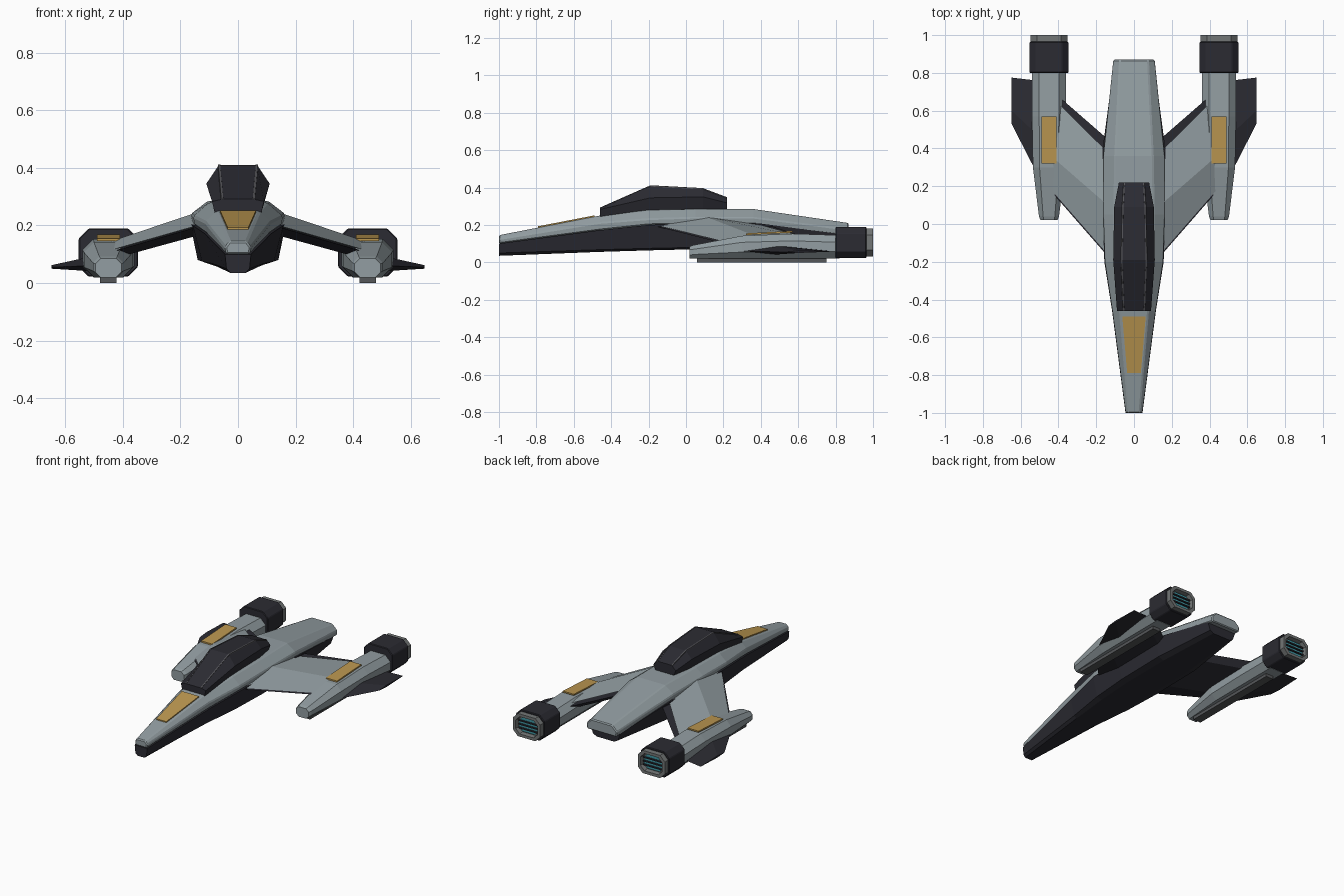
import bpy, bmesh

if "Cube" in bpy.data.objects:
    bpy.data.objects.remove(bpy.data.objects["Cube"])


def material(name, rgb):
    m = bpy.data.materials.new(name)
    m.diffuse_color = (*rgb, 1)
    m.use_nodes = True
    m.node_tree.nodes["Principled BSDF"].inputs["Base Color"].default_value = m.diffuse_color
    return m


GREY = material("hull grey", (.29, .34, .36))
DARK = material("dark panel", (.024, .024, .032))
GOLD = material("gold marking", (.50, .31, .08))
TEAL = material("engine teal", (.05, .30, .36))
METAL = material("nozzle metal", (.17, .18, .18))
KEEL = material("keel grey", (.09, .095, .10))
FRAME = material("canopy frame", (.09, .09, .10))


def loft(name, rings, mat, bevel=0):
    """Closed skin through rings of equal point count."""
    bm = bmesh.new()
    vs = [[bm.verts.new(p) for p in r] for r in rings]
    n = len(vs[0])
    for a, b in zip(vs, vs[1:]):
        for i in range(n):
            j = (i + 1) % n
            bm.faces.new((a[i], a[j], b[j], b[i]))
    bm.faces.new(vs[0])
    bm.faces.new(vs[-1])
    bmesh.ops.recalc_face_normals(bm, faces=bm.faces)
    me = bpy.data.meshes.new(name)
    bm.to_mesh(me)
    bm.free()
    me.materials.append(mat)
    ob = bpy.data.objects.new(name, me)
    bpy.context.collection.objects.link(ob)
    if bevel:
        mod = ob.modifiers.new("edge", "BEVEL")
        mod.width, mod.segments, mod.angle_limit = bevel, 1, .5
    return ob


def sym(y, half):
    """Ring at y from (x, z) points of one side, mirrored across x = 0."""
    return [(x, y, z) for x, z in half] + [(-x, y, z) for x, z in reversed(half)]


def octagon(cx, y, w, z0, z1, c):
    pts = [(w - c, z0), (w, z0 + c), (w, z1 - c), (w - c, z1)]
    return [(cx + x, yy, z) for x, yy, z in sym(y, pts)]


def box(name, x, y, z, mat):
    return loft(name, [[(x[0], v, z[0]), (x[1], v, z[0]), (x[1], v, z[1]), (x[0], v, z[1])]
                       for v in y], mat)


# Fuselage: grey upper shell, (y, width, split z, shoulder z, top width, top z)
upper = [(-1, .045, .10, .125, .03, .145), (-.46, .115, .172, .212, .075, .25),
         (-.2, .155, .20, .232, .10, .28), (.05, .163, .205, .24, .105, .285),
         (.36, .163, .205, .24, .10, .285), (.87, .11, .14, .175, .075, .21)]
loft("upper_hull", [sym(y, [(w - .004, zs), (w, zh), (wt, zt)])
                    for y, w, zs, zh, wt, zt in upper], GREY, .006)

# Fuselage: dark lower shell, (y, width, split z, chine width, chine z, bottom width, bottom z)
lower = [(-1, .045, .10, .04, .05, .026, .035), (-.46, .116, .172, .09, .068, .07, .056),
         (-.2, .157, .20, .125, .075, .09, .064), (.05, .166, .207, .14, .08, .10, .07),
         (.40, .166, .207, .14, .085, .10, .072), (.83, .108, .15, .09, .10, .065, .085)]
loft("lower_hull", [sym(y, [(w, zs), (wc, zc), (wb, zb)])
                    for y, w, zs, wc, zc, wb, zb in lower], DARK)

# Nose marking plate
loft("nose_marking", [sym(y, [(w, z - .009), (w, z)])
                      for y, w, z in ((-.79, .036, .193), (-.49, .062, .251))], GOLD)

# Canopy, (y, bottom width, bottom z, waist width, waist z, top width, top z)
canopy = [(-.46, .08, .24, .09, .283, .055, .291), (-.19, .085, .27, .11, .345, .066, .41),
          (.09, .085, .275, .105, .35, .06, .395), (.22, .065, .28, .08, .318, .052, .346)]
loft("canopy", [sym(y, [(wb, zb), (ww, zw), (wt, zt)])
                for y, wb, zb, ww, zw, wt, zt in canopy], DARK)

# Canopy frame strips along the upper ridges
for s in (1, -1):
    loft("canopy_frame", [[(s * (c[5] + dx), c[0], c[6] + dz)
                           for dx, dz in ((-.005, -.003), (-.004, .002), (.003, .001), (.004, -.005))]
                          for c in canopy], FRAME)

for s in (1, -1):
    cx = .45 * s

    # Wing: grey upper skin and dark lower skin, (x, ring of y, z)
    skin = [(.14, [(-.16, .20), (.10, .246), (.38, .205), (.10, .19)]),
            (.45, [(.195, .112), (.37, .142), (.69, .122), (.37, .105)])]
    loft("wing_upper", [[(x * s, y, z) for y, z in r] for x, r in skin], GREY)
    under = [(.14, [(-.17, .195), (.10, .208), (.45, .195), (.40, .17), (.02, .165)]),
             (.45, [(.185, .105), (.37, .115), (.72, .11), (.66, .08), (.30, .08)])]
    loft("wing_lower", [[(x * s, y, z) for y, z in r] for x, r in under], DARK)

    # Engine nacelle
    loft("nacelle", [octagon(cx, y, w, .02, z, c) for y, w, z, c in
                     ((.02, .045, .085, .018), (.04, .053, .092, .022), (.30, .085, .142, .035),
                      (.57, .09, .153, .038), (.82, .09, .145, .038))], GREY)
    box("nacelle_keel", (cx - .028, cx + .028), (.06, .75), (0, .03), KEEL)

    # Gold plate on the nacelle
    loft("nacelle_marking", [[(cx - .04, y, z - .009), (cx + .04, y, z - .009),
                              (cx + .04, y, z), (cx - .04, y, z)]
                             for y, z in ((.32, .155), (.57, .168))], GOLD)

    # Dark engine collar
    loft("engine_collar", [octagon(cx, y, .103, .022, .19, .035) for y in (.80, .965)], DARK, .004)

    # Nozzle ring: outer wall, rim, inner wall, floor
    loft("nozzle", [octagon(cx, .96, .097, .032, .18, .034), octagon(cx, 1, .097, .032, .18, .034),
                    octagon(cx, 1, .078, .050, .162, .028), octagon(cx, .972, .074, .054, .158, .026)],
         METAL)
    loft("engine_glow", [octagon(cx, y, .068, .060, .152, .024) for y in (.970, .979)], TEAL)
    for k in range(3):
        z = .082 + .024 * k
        box("nozzle_slat", (cx - .068, cx + .068), (.975, .988), (z - .004, z + .004), DARK)

    # Outer fin: tapered blade
    loft("outer_fin", [[(s * .52, .28, .06), (s * .52, .48, .09), (s * .52, .76, .062), (s * .52, .48, .042)],
                       [(s * .648, .53, .055), (s * .648, .60, .062), (s * .648, .775, .057), (s * .648, .60, .05)]],
         DARK)
